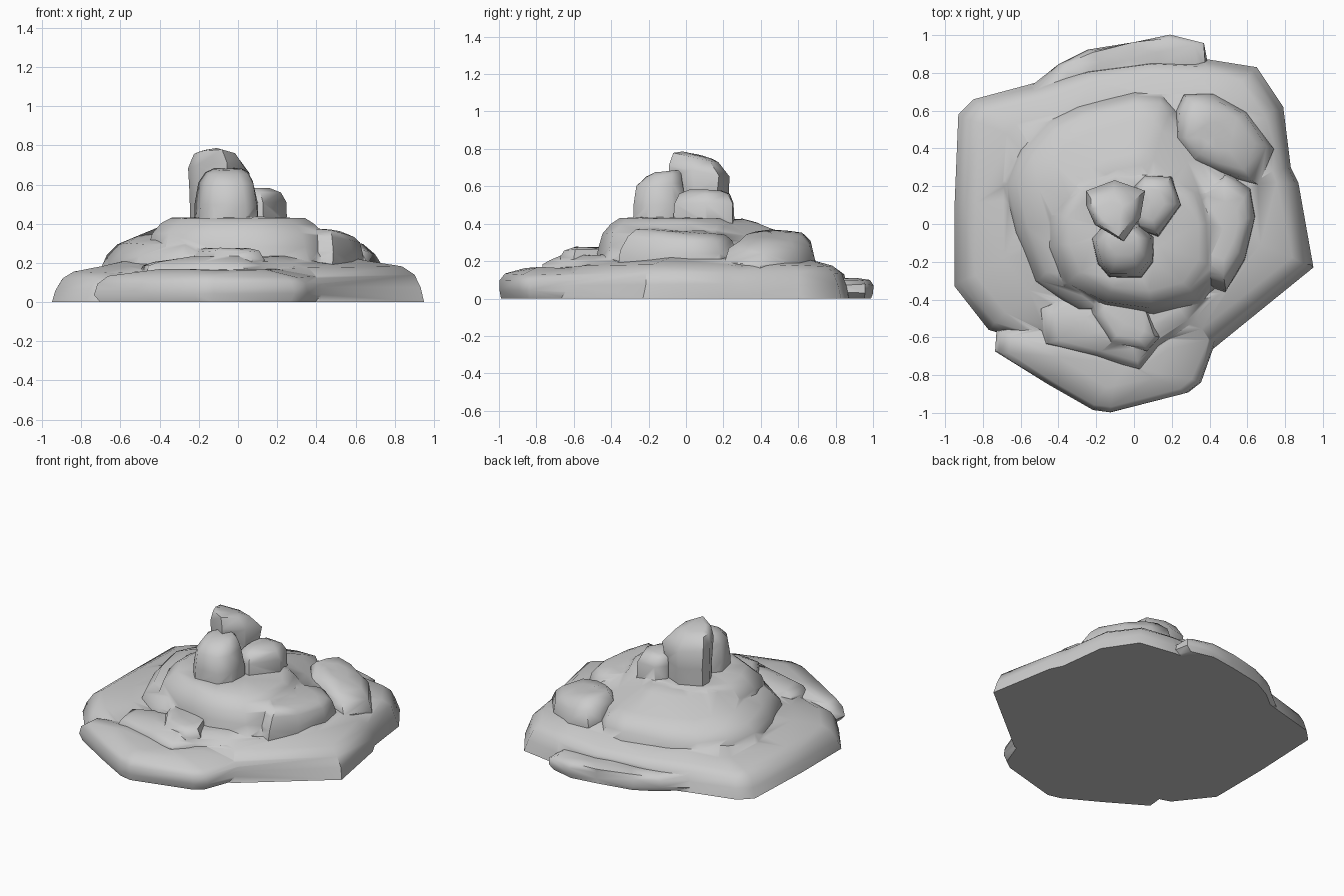
import bpy, bmesh, math, random

if "Cube" in bpy.data.objects:
    bpy.data.objects.remove(bpy.data.objects["Cube"])

random.seed(4)
stones = []


def rock(name, outline, rings, tilt=(0, 0), jitter=0.008):
    """Closed stone: a plan outline lofted through (z, scale, dx, dy) rings."""
    n = len(outline)
    cx = sum(p[0] for p in outline) / n
    cy = sum(p[1] for p in outline) / n
    z0, z1 = rings[0][0], rings[-1][0]
    bm = bmesh.new()
    loops = []
    for k, ring in enumerate(rings):
        z, s, dx, dy = (tuple(ring) + (0, 0))[:4]
        f = (z - z0) / (z1 - z0)
        j = 0 if k == 0 else jitter
        row = []
        for x, y in outline:
            px, py = (x - cx) * s, (y - cy) * s
            pz = z + f * (tilt[0] * px + tilt[1] * py) + random.uniform(-j, j) * .6
            row.append(bm.verts.new((cx + dx + px + random.uniform(-j, j),
                                     cy + dy + py + random.uniform(-j, j), max(pz, 0))))
        loops.append(row)
    for a, b in zip(loops, loops[1:]):
        for i in range(n):
            m = (i + 1) % n
            bm.faces.new((a[i], a[m], b[m], b[i]))
    bm.faces.new(loops[0])
    last = loops[-1]
    tip = bm.verts.new([sum(v.co[c] for v in last) / n for c in range(3)])
    for i in range(n):
        bm.faces.new((last[i], last[(i + 1) % n], tip))
    bmesh.ops.triangulate(bm, faces=bm.faces)
    bmesh.ops.recalc_face_normals(bm, faces=bm.faces)
    me = bpy.data.meshes.new(name)
    bm.to_mesh(me)
    bm.free()
    ob = bpy.data.objects.new(name, me)
    bpy.context.collection.objects.link(ob)
    stones.append(ob)


# broad base
rock("rock_mound",
     [(-.93, .58), (-.85, .66), (-.55, .74), (-.25, .83), (.1, .88), (.4, .87),
      (.65, .83), (.79, .62), (.83, .3), (.87, .22), (.95, -.23), (.42, -.66),
      (.03, -.78), (-.45, -.66), (-.77, -.56), (-.95, -.33), (-.95, .1)],
     [(0, 1), (.07, .975), (.13, .945), (.165, .88), (.195, .72), (.26, .4), (.3, .15)],
     tilt=(.03, 0))

# low ledges at the front and back
rock("front_ledge",
     [(-.72, -.57), (-.73, -.68), (-.45, -.85), (-.22, -.98), (-.13, -1),
      (.28, -.89), (.35, -.84), (.44, -.6), (.47, -.48), (-.1, -.4)],
     [(0, .96), (.04, 1), (.095, .99), (.13, .9), (.165, .5)])
rock("back_ledge",
     [(-.57, .7), (-.4, .84), (-.25, .92), (0, .97), (.2, 1), (.37, .96), (.39, .82), (0, .72)],
     [(0, .92), (.03, 1), (.075, .98), (.1, .87), (.11, .4)])

# plate stepping above the front ledge
rock("front_plate",
     [(-.5, -.45), (-.46, -.63), (-.2, -.7), (.03, -.77), (.13, -.65), (.34, -.5),
      (.5, -.35), (0, -.2)],
     [(.08, 1.06), (.14, 1.03), (.185, .97), (.205, .85), (.23, .5)])

# sloping middle tier
rock("middle_tier",
     [(-.48, .54), (-.6, .4), (-.7, .22), (-.63, -.05), (-.53, -.3), (-.3, -.46),
      (.1, -.47), (.35, -.42), (.5, -.3), (.57, -.15), (.62, .05), (.58, .2),
      (.4, .4), (.22, .62), (.15, .7), (0, .7), (-.3, .62)],
     [(.14, 1.02), (.24, .97), (.3, .88), (.335, .72), (.405, .48, 0, -.02), (.42, .3)],
     jitter=.012)

# crescent ledge on the right
rock("right_crescent",
     [(.35, -.3), (.48, -.34), (.58, -.18), (.63, .04), (.61, .18), (.48, .27), (.34, .2), (.3, -.05)],
     [(.15, 1.08), (.25, 1.02), (.32, .92), (.35, .8), (.36, .5)], tilt=(-.1, -.06))

# drum-like upper tier
rock("upper_tier",
     [(-.45, -.13), (-.36, -.32), (-.15, -.42), (.1, -.46), (.34, -.4), (.45, -.24),
      (.44, 0), (.36, .2), (.15, .33), (-.12, .34), (-.36, .24), (-.45, .05)],
     [(.2, 1.06), (.28, 1.02), (.35, .97), (.4, .87, 0, .01), (.428, .77, 0, .01), (.434, .3)],
     jitter=.006)

# boulders resting on the tiers
rock("side_boulder",
     [(.22, .6), (.27, .69), (.42, .69), (.6, .6), (.74, .4), (.66, .2), (.46, .25),
      (.3, .32), (.2, .45)],
     [(.12, 1), (.21, .99), (.29, .88), (.335, .66), (.345, .3)], tilt=(-.22, -.05))
rock("front_pebble",
     [(-.24, -.38), (-.22, -.48), (-.12, -.63), (.07, -.67), (.13, -.6), (.05, -.4)],
     [(.17, 1.02), (.22, 1), (.26, .88), (.275, .6)])

# three standing stones on the summit
rock("tall_stone",
     [(-.25, .1), (-.25, .17), (-.1, .23), (.05, .17), (.03, .03), (-.06, -.09), (-.2, 0)],
     [(.4, .96), (.55, .97), (.68, 1.03), (.755, .75, -.01, -.02), (.77, .4, -.02, -.03)],
     tilt=(-.05, -.22), jitter=.005)
rock("front_stone",
     [(-.22, -.08), (-.19, -.21), (-.13, -.28), (.04, -.28), (.1, -.2), (.1, -.07),
      (.02, 0), (-.15, 0)],
     [(.4, 1.02), (.5, 1), (.61, .87), (.66, .68, 0, .02), (.68, .45, 0, .04)],
     tilt=(0, .1), jitter=.005)
rock("side_stone",
     [(0, .2), (.06, .26), (.2, .25), (.25, .1), (.13, -.07), (.02, -.03)],
     [(.4, 1), (.51, .98), (.56, .82, -.01, 0), (.58, .5, -.02, 0)], jitter=.005)

# fuse everything into one solid without inner surfaces
mound = stones[0]
bpy.context.view_layer.objects.active = mound
mound.select_set(True)
for s in stones[1:]:
    mod = mound.modifiers.new("fuse", 'BOOLEAN')
    mod.operation, mod.solver, mod.object = 'UNION', 'EXACT', s
    bpy.ops.object.modifier_apply(modifier=mod.name)
    bpy.data.objects.remove(s)
bpy.ops.object.shade_smooth_by_angle(angle=math.radians(55))
